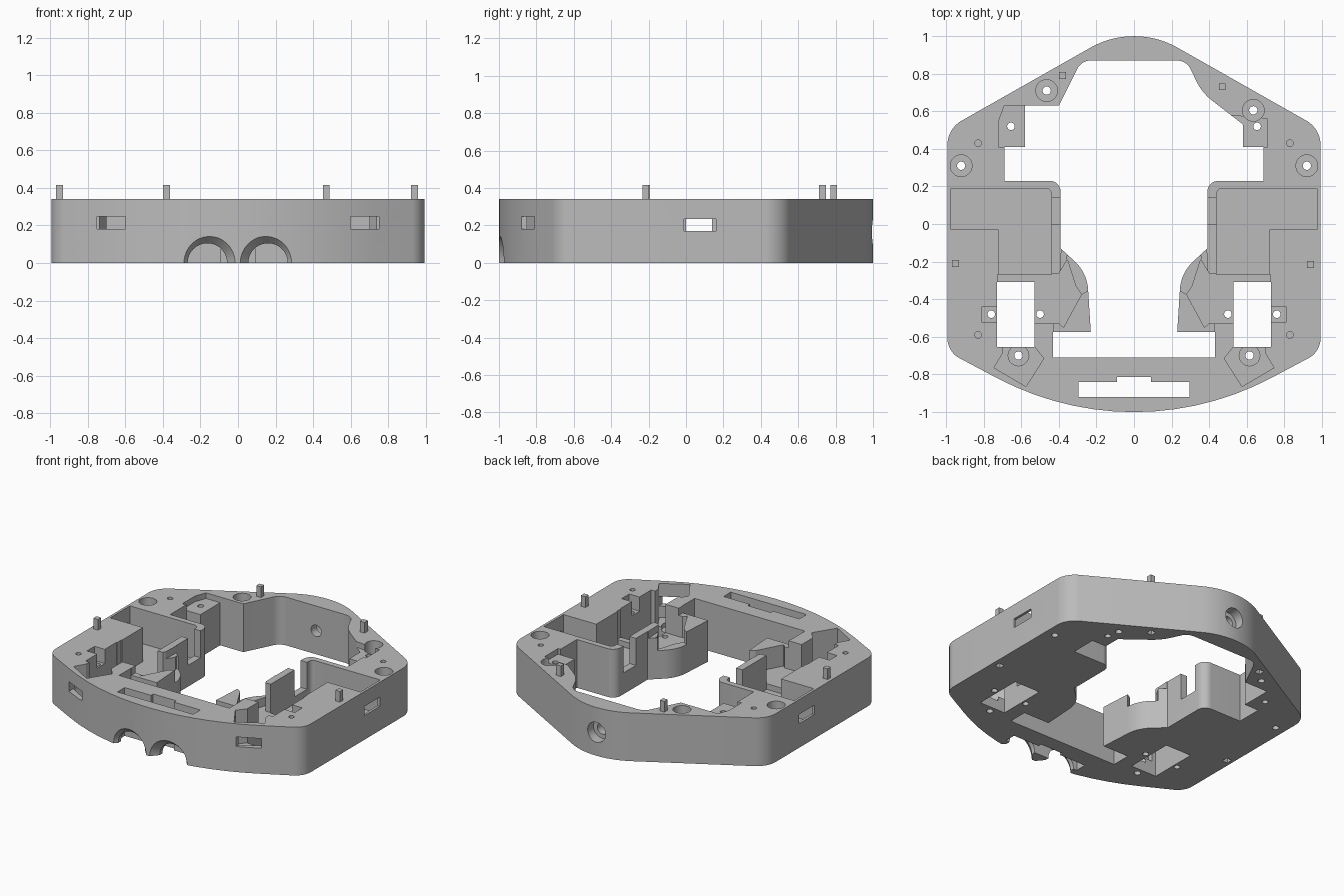
import bpy, bmesh, math
from mathutils import Vector

cube = bpy.data.objects.get("Cube")
if cube:
    bpy.data.objects.remove(cube)

grey = bpy.data.materials.new("plain_grey")
grey.use_nodes = True
grey.diffuse_color = (0.5, 0.5, 0.5, 1)
grey.node_tree.nodes["Principled BSDF"].inputs["Base Color"].default_value = (0.5, 0.5, 0.5, 1)

TOP = 0.34
HIGH = TOP + 0.1
LOW = -0.1
cutters = []


def rounded(points, steps=14):
    """Closed outline; a third value on a point is its corner radius."""
    out = []
    for i, p in enumerate(points):
        v = Vector(p[:2])
        if len(p) < 3:
            out.append(v)
            continue
        a = (Vector(points[i - 1][:2]) - v).normalized()
        b = (Vector(points[(i + 1) % len(points)][:2]) - v).normalized()
        half = a.angle(b) / 2
        centre = v + (a + b).normalized() * p[2] / math.sin(half)
        start = v + a * p[2] / math.tan(half) - centre
        end = v + b * p[2] / math.tan(half) - centre
        turn = math.atan2(start.x * end.y - start.y * end.x, start.dot(end))
        for k in range(steps + 1):
            t = turn * k / steps
            c, s = math.cos(t), math.sin(t)
            out.append(centre + Vector((c * start.x - s * start.y, s * start.x + c * start.y)))
    return out


def add_object(name, bm):
    bmesh.ops.recalc_face_normals(bm, faces=bm.faces)
    mesh = bpy.data.meshes.new(name)
    bm.to_mesh(mesh)
    bm.free()
    mesh.materials.append(grey)
    obj = bpy.data.objects.new(name, mesh)
    bpy.context.collection.objects.link(obj)
    return obj


def prism(name, points, z0, z1):
    bm = bmesh.new()
    face = bm.faces.new([bm.verts.new((p[0], p[1], z0)) for p in rounded(points)])
    grown = bmesh.ops.extrude_face_region(bm, geom=[face])["geom"]
    moved = [g for g in grown if isinstance(g, bmesh.types.BMVert)]
    bmesh.ops.translate(bm, verts=moved, vec=(0, 0, z1 - z0))
    return add_object(name, bm)


def cut(points, z0, z1=HIGH):
    cutters.append(prism("cutter", points, z0, z1))


def rect(x0, x1, y0, y1):
    return [(x0, y0), (x1, y0), (x1, y1), (x0, y1)]


def cut_both(points, z0, z1=HIGH):
    for s in (1, -1):
        cut([(s * p[0],) + tuple(p[1:]) for p in points], z0, z1)


def bore(x, y, r, z0, z1=HIGH):
    bm = bmesh.new()
    bmesh.ops.create_cone(bm, cap_ends=True, segments=28, radius1=r, radius2=r, depth=z1 - z0)
    obj = add_object("cutter", bm)
    obj.location = (x, y, (z0 + z1) / 2)
    cutters.append(obj)


def bore_y(x, z, r0, r1, y0, y1):
    """Round or conical cut running front to back."""
    bm = bmesh.new()
    bmesh.ops.create_cone(bm, cap_ends=True, segments=48, radius1=r0, radius2=r1, depth=y1 - y0)
    obj = add_object("cutter", bm)
    obj.rotation_euler.x = -math.pi / 2
    obj.location = (x, (y0 + y1) / 2, z)
    cutters.append(obj)


# Chassis outline
chassis = prism("chassis_ring", [
    (0, 1.07, 0.47), (-0.993, 0.507, 0.15), (-0.993, -0.68, 0.12),
    (0, -1.207, 1.56), (0.993, -0.68, 0.12), (0.993, 0.507, 0.15)], 0, TOP)

# Central opening
side = [(0.69, 0.41), (0.69, 0.23), (0.39, 0.23, 0.06), (0.39, -0.13),
        (0.25, -0.26, 0.22), (0.23, -0.575), (0.43, -0.575), (0.43, -0.71)]
left = [(0.28, 0.87, 0.08), (0.36, 0.70, 0.3), (0.58, 0.53), (0.58, 0.41)] + side
right = [(-p[0],) + p[1:] for p in reversed(side)]
right += [(-0.58, 0.41), (-0.58, 0.63), (-0.40, 0.63), (-0.28, 0.87, 0.08)]
cut(left + right, LOW)

# Lowered rear mounts
cut([(-0.72, 0.41), (-0.72, 0.55), (-0.69, 0.63), (-0.55, 0.63), (-0.55, 0.41)], 0.30)
cut([(0.71, 0.41), (0.71, 0.56), (0.50, 0.58), (0.55, 0.41)], 0.30)

# Motor bays, side bays, and the gap in the thin inner wall
cut_both([(0.44, -0.27), (0.72, -0.27), (0.72, -0.03), (0.975, -0.03),
          (0.975, 0.19), (0.44, 0.19, 0.03)], 0.10)
cut_both(rect(0.36, 0.46, 0.0, 0.14), 0.15)
cut_both(rect(0.95, 1.05, -0.01, 0.16), 0.17, 0.235)

# Wheel wells with their shelves
cut_both(rect(0.53, 0.73, -0.655, -0.31), LOW)
cut_both(rect(0.395, 0.725, -0.53, -0.265), 0.14)
cut_both(rect(0.70, 0.81, -0.525, -0.44), 0.24)

# Curved inner wings: lowered top, guide pocket and notch
cut_both([(0.18, -0.6), (0.428, -0.6), (0.428, -0.28), (0.392, -0.275),
          (0.385, -0.1), (0.18, -0.1)], 0.29)
cut_both([(0.41, -0.52), (0.375, -0.55), (0.28, -0.375), (0.31, -0.33),
          (0.355, -0.19), (0.41, -0.28)], 0.14)
cut_both([(0.28, -0.375), (0.22, -0.34), (0.30, -0.18), (0.36, -0.17), (0.32, -0.34)], 0.20)

# Front corner pockets and their windows
cut_both([(0.70, -0.64), (0.70, -0.69), (0.745, -0.765), (0.575, -0.865),
          (0.48, -0.715), (0.54, -0.64)], 0.10)
cut_both(rect(0.60, 0.75, -1.0, -0.75), 0.18, 0.248)

# Front slot
cut([(-0.295, -0.92), (0.295, -0.92), (0.295, -0.84), (0.09, -0.84),
     (0.09, -0.815), (-0.09, -0.815), (-0.09, -0.84), (-0.295, -0.84)], LOW)

# Twin front arches
for x in (-0.163, 0.16):
    bore_y(x, 0, 0.156, 0.105, -1.01, -0.95)
    bore_y(x, 0, 0.105, 0.105, -0.96, -0.86)

# Rear stepped hole
bore_y(0, 0.165, 0.07, 0.07, 0.93, 1.1)
bore_y(0, 0.165, 0.04, 0.04, 0.8, 1.0)

# Screw holes with wide recesses
for x, y in ((-0.92, 0.31), (0.92, 0.31), (-0.465, 0.71), (0.635, 0.605)):
    bore(x, y, 0.058, 0.20)
    bore(x, y, 0.022, LOW)
for s in (1, -1):
    bore(s * 0.615, -0.70, 0.055, 0.07)
    bore(s * 0.615, -0.70, 0.022, LOW)
    for x, y in ((0.76, -0.48), (0.50, -0.48), (0.655, 0.52)):
        bore(s * x, y, 0.02, LOW)
    for y in (0.43, -0.59):
        bore(s * 0.83, y, 0.018, 0.20)

# Locating pegs on top and matching sockets underneath
pegs = ((-0.95, -0.21), (-0.38, 0.79), (0.47, 0.73), (0.94, -0.215))
for i, (x, y) in enumerate(pegs):
    h = 0.018
    prism("locating_peg_%d" % (i + 1), rect(x - h, x + h, y - h, y + h), TOP - 0.02, 0.415)
    h = 0.021
    cut(rect(x - h, x + h, y - h, y + h), LOW, 0.08)

# Carve the chassis, then drop the cutters
for c in cutters:
    mod = chassis.modifiers.new("carve", "BOOLEAN")
    mod.operation = "DIFFERENCE"
    mod.solver = "EXACT"
    mod.object = c
bpy.context.view_layer.update()
graph = bpy.context.evaluated_depsgraph_get()
carved = bpy.data.meshes.new_from_object(chassis.evaluated_get(graph))
chassis.modifiers.clear()
chassis.data = carved
for c in cutters:
    bpy.data.objects.remove(c)

bpy.ops.object.select_all(action="DESELECT")
chassis.select_set(True)
bpy.context.view_layer.objects.active = chassis
bpy.ops.object.shade_smooth_by_angle(angle=math.radians(25))
